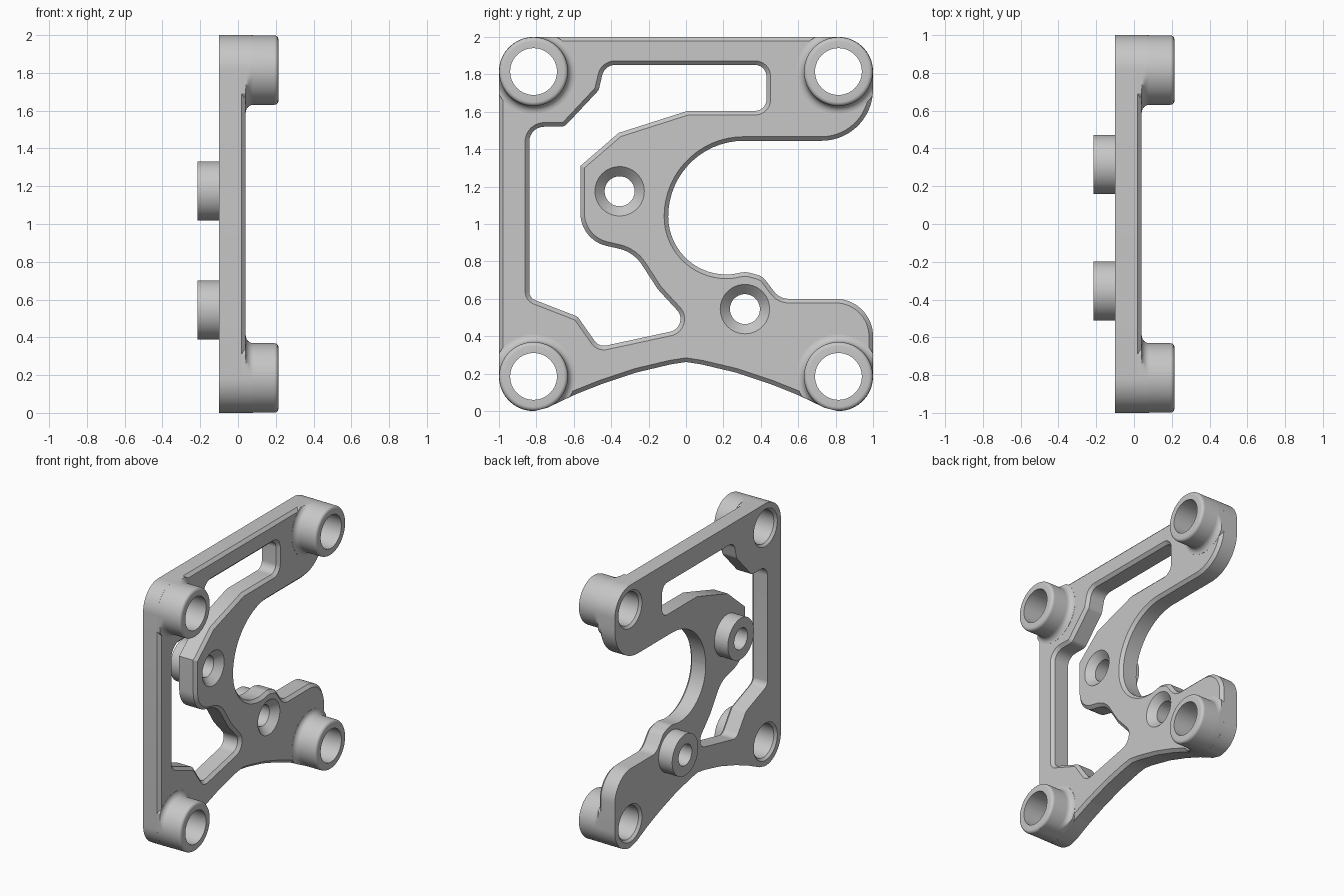
import bpy, bmesh, math
from mathutils import Vector, geometry

cube = bpy.data.objects.get("Cube")
if cube:
    bpy.data.objects.remove(cube, do_unlink=True)

BACK, FRONT, CHAMFER = -0.10, 0.04, 0.022
POST_R, POST_C, BORE, SCREW = 0.185, 0.815, 0.125, 0.08

metal = bpy.data.materials.new("satin grey metal")
metal.use_nodes = True
GREY = (0.57, 0.57, 0.57, 1)
metal.diffuse_color = GREY
metal.node_tree.nodes["Principled BSDF"].inputs["Base Color"].default_value = GREY


def rounded(corners):
    """Turn counter-clockwise (y, z, radius) corners into a smooth outline."""
    pts = []
    for i, (y, z, r) in enumerate(corners):
        p = Vector((y, z))
        a = (Vector(corners[i - 1][:2]) - p).normalized()
        b = (Vector(corners[(i + 1) % len(corners)][:2]) - p).normalized()
        if r == 0:
            pts.append(p)
            continue
        half = a.angle(b) / 2
        centre = p + (a + b).normalized() * (r / math.sin(half))
        start = p + a * (r / math.tan(half)) - centre
        end = p + b * (r / math.tan(half)) - centre
        sweep = math.pi - 2 * half
        n = max(3, math.ceil(sweep / math.radians(6)))
        for k in range(n + 1):
            t = k / n
            pts.append(centre + (start * math.sin((1 - t) * sweep)
                                 + end * math.sin(t * sweep)) / math.sin(sweep))
    return pts


def offset(pts, d):
    """Grow a counter-clockwise outline by d (negative shrinks it)."""
    out = []
    for i, p in enumerate(pts):
        u = (p - pts[i - 1]).normalized()
        v = (pts[(i + 1) % len(pts)] - p).normalized()
        n1, n2 = Vector((u.y, -u.x)), Vector((v.y, -v.x))
        m = (n1 + n2).normalized()
        out.append(p + m * d / max(0.5, m.dot(n1)))
    return out


def circle(y, z, r, n=64):
    return [Vector((y + r * math.cos(2 * math.pi * k / n),
                    z + r * math.sin(2 * math.pi * k / n))) for k in range(n)]


def clipped(pts, centre, outline):
    """Pull points that lie beyond the outline back onto it."""
    out = []
    for p in pts:
        for i, q in enumerate(outline):
            hit = geometry.intersect_line_line_2d(centre, p, outline[i - 1], q)
            p = Vector(hit) if hit else p
        out.append(p)
    return out


def wall(bm, sections):
    """Join (x, outline) sections with quads; return the first and last rings."""
    rings = [[bm.verts.new((x, p.x, p.y)) for p in pts] for x, pts in sections]
    for lo, hi in zip(rings, rings[1:]):
        for i in range(len(lo)):
            bm.faces.new((lo[i - 1], lo[i], hi[i], hi[i - 1]))
    return rings[0], rings[-1]


def cap(bm, rings, side):
    """Fill a flat face between an outer ring and its holes, facing side * x."""
    edges = [bm.edges.get((r[i - 1], r[i])) for r in rings for i in range(len(r))]
    filled = bmesh.ops.triangle_fill(bm, use_beauty=True, edges=edges,
                                     normal=(side, 0, 0))
    for f in filled["geom"]:
        if isinstance(f, bmesh.types.BMFace):
            f.normal_update()
            if f.normal.x * side < 0:
                f.normal_flip()


def finish(name, bm):
    mesh = bpy.data.meshes.new(name)
    bm.to_mesh(mesh)
    bm.free()
    mesh.materials.append(metal)
    ob = bpy.data.objects.new(name, mesh)
    bpy.context.collection.objects.link(ob)
    bpy.ops.object.select_all(action="DESELECT")
    ob.select_set(True)
    bpy.context.view_layer.objects.active = ob
    bpy.ops.object.shade_smooth_by_angle(angle=math.radians(28))


# Outer outline: arched foot, lower arm, large round mouth, upper arm, corners
arch = [(0.74, 0.018, 0), (0.6, 0.085, 0.3), (0.45, 0.145, 0.3),
        (0.27, 0.205, 0.3), (0.08, 0.25, 0.3)]
outer = rounded(
    [(-1, 0, POST_R), (-0.81, 0, 0)]
    + [(-y, z, r) for y, z, r in arch] + [(0, 0.262, 0)] + arch[::-1]
    + [(0.81, 0, 0), (1, 0, POST_R), (1, 0.6, 0.2), (0.5, 0.6, 0.1),
       (0.41, 0.72, 0.08), (0.32, 0.745, 0.1), (0.24, 0.73, 0),
       (-0.095, 0.73, 0.31), (-0.095, 1.445, 0.404), (1, 1.445, 0.275),
       (1, 2, POST_R), (-1, 2, POST_R)])

# Inner window outline
window = rounded([
    (-0.838, 0.605, 0.05), (-0.58, 0.505, 0.04), (-0.465, 0.342, 0.06),
    (0.035, 0.45, 0.07), (-0.15, 0.65, 0.2), (-0.28, 0.85, 0.2),
    (-0.565, 0.915, 0.18), (-0.565, 1.31, 0), (-0.36, 1.487, 0),
    (0.01, 1.605, 0), (0.43, 1.605, 0.06), (0.43, 1.85, 0.06),
    (-0.435, 1.85, 0.07), (-0.467, 1.715, 0.05), (-0.65, 1.52, 0.05),
    (-0.838, 1.52, 0.08)])

posts = [(y, z) for y in (-POST_C, POST_C) for z in (1 - POST_C, 1 + POST_C)]
screws = [(-0.355, 1.175), (0.315, 0.545)]

# Plate: chamfered outer wall and window, post bores, countersunk screw holes
bm = bmesh.new()
back, front = wall(bm, [(BACK, outer), (FRONT - CHAMFER, outer),
                        (FRONT, offset(outer, -CHAMFER))])
back_rings, front_rings = [back], [front]
openings = [[(FRONT, offset(window, CHAMFER)), (FRONT - CHAMFER, window), (BACK, window)]]
bore_profile = [(FRONT, BORE), (BACK + 0.018, BORE), (BACK, 0.142)]
screw_profile = [(FRONT, 0.132), (FRONT - 0.052, SCREW), (BACK, SCREW)]
for centres, profile in ((posts, bore_profile), (screws, screw_profile)):
    openings += [[(x, circle(y, z, r)) for x, r in profile] for y, z in centres]
for sections in openings:
    front, back = wall(bm, sections)
    front_rings.append(front)
    back_rings.append(back)
cap(bm, front_rings, 1)
cap(bm, back_rings, -1)
finish("bracket_plate", bm)

# Corner posts: filleted base trimmed to the plate outline, rounded rim, bore
R, FILLET, RIM, TOP = POST_R - 0.001, 0.04, 0.022, 0.214
quarter = [math.pi / 2 * k / 6 for k in range(7)]
profile = [(FRONT - CHAMFER, R + FILLET)]
profile += [(FRONT + 0.001 + FILLET * (1 - math.cos(a)), R + FILLET * (1 - math.sin(a)))
            for a in quarter]
profile += [(TOP - RIM * (1 - math.sin(a)), R - RIM * (1 - math.cos(a))) for a in quarter]
profile += [(TOP, BORE), (FRONT, BORE)]
for y, z in posts:
    bm = bmesh.new()
    wall(bm, [(x, clipped(circle(y, z, r), Vector((y, z)), outer)) for x, r in profile])
    finish(("lower" if z < 1 else "upper") + ("_front" if y < 0 else "_back") + "_post", bm)

# Round standoffs behind the screw holes
for name, (y, z) in zip(("upper_standoff", "lower_standoff"), screws):
    bm = bmesh.new()
    wall(bm, [(x, circle(y, z, r)) for x, r in (
        (BACK, SCREW), (-TOP, SCREW), (-TOP, 0.157), (BACK, 0.157))])
    finish(name, bm)
